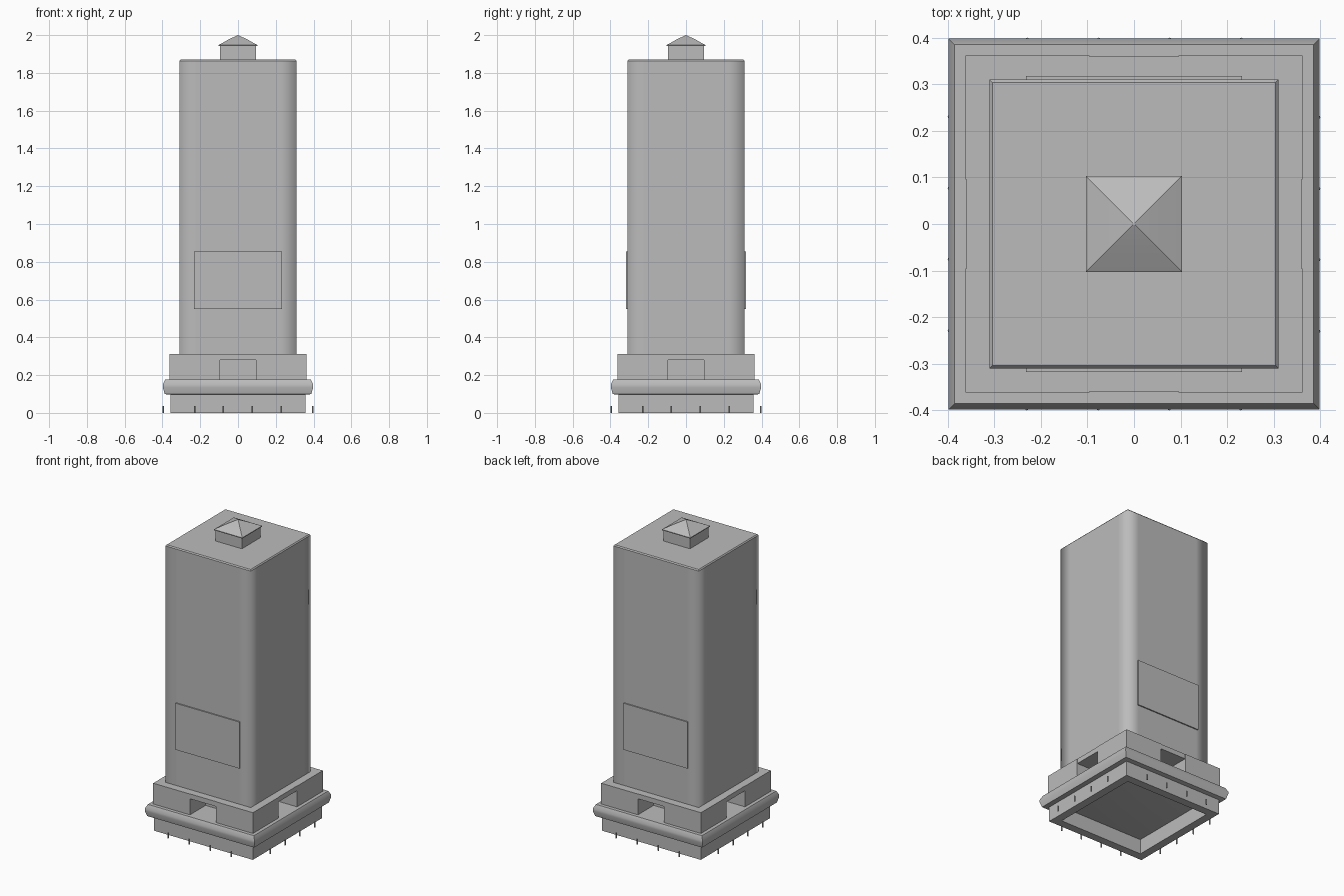
import bpy
import bmesh
import math

cube = bpy.data.objects.get("Cube")
if cube:
    bpy.data.objects.remove(cube, do_unlink=True)

grey = bpy.data.materials.new("plain grey")
grey.use_nodes = True
COLOUR = (0.5, 0.5, 0.5, 1)
grey.diffuse_color = COLOUR
grey.node_tree.nodes["Principled BSDF"].inputs["Base Color"].default_value = COLOUR


def finish(name, bm, smooth=None):
    """Turn a bmesh into an object, smoothing edges below the given angle."""
    bmesh.ops.recalc_face_normals(bm, faces=bm.faces)
    mesh = bpy.data.meshes.new(name)
    bm.to_mesh(mesh)
    bm.free()
    mesh.materials.append(grey)
    obj = bpy.data.objects.new(name, mesh)
    bpy.context.collection.objects.link(obj)
    if smooth:
        bpy.ops.object.select_all(action='DESELECT')
        obj.select_set(True)
        bpy.context.view_layer.objects.active = obj
        bpy.ops.object.shade_smooth_by_angle(angle=math.radians(smooth))
    return obj


def square_loft(name, profile, corner=None, closed=False, smooth=None):
    """Stack square rings of (half width, height); corner adds points near each corner."""
    bm = bmesh.new()
    rings = []
    for half, z in profile:
        steps = [-1, -corner, corner] if corner else [-1]
        ring = []
        for k in range(4):
            c, s = round(math.cos(k * math.pi / 2)), round(math.sin(k * math.pi / 2))
            for t in steps:
                x, y = t * half, -half
                ring.append(bm.verts.new((c * x - s * y, s * x + c * y, z)))
        rings.append(ring)
    pairs = list(zip(rings, rings[1:]))
    if closed:
        pairs.append((rings[-1], rings[0]))
    for low, high in pairs:
        for i in range(len(low)):
            j = (i + 1) % len(low)
            bm.faces.new((low[i], low[j], high[j], high[i]))
    if not closed:
        bm.faces.new(rings[0])
        bm.faces.new(rings[-1])
    return finish(name, bm, smooth)


def box(name, low, high):
    bm = bmesh.new()
    bmesh.ops.create_cube(bm, size=1)
    for v in bm.verts:
        v.co = [l + (c + 0.5) * (h - l) for c, l, h in zip(v.co, low, high)]
    return finish(name, bm)


# Tall body with softly shaded upright corners
body = square_loft("body", [(0.31, 0.29), (0.31, 1.863), (0.304, 1.87)], corner=0.72)
for poly in body.data.polygons:
    poly.use_smooth = abs(poly.normal.z) < 0.3
for edge in body.data.edges:
    a, b = (body.data.vertices[i].co.z for i in edge.vertices)
    edge.use_edge_sharp = abs(a - b) < 0.001

# Roof vent: neck and low pyramid cap
square_loft("vent_neck", [(0.095, 1.865), (0.095, 1.95)])
square_loft("vent_cap", [(0.103, 1.942), (0.103, 1.947), (0.055, 1.974), (0.002, 2.0)], smooth=20)

# Thin panels on front and back
for name, side in (("front_panel", -1), ("back_panel", 1)):
    y = sorted((side * 0.309, side * 0.318))
    box(name, (-0.232, y[0], 0.55), (0.232, y[1], 0.855))

# Pallet deck, corner feet and recessed core
square_loft("deck", [(0.36, 0.28), (0.36, 0.312)])
for fx, sx in (("right", -1), ("left", 1)):
    for fy, sy in (("front", -1), ("back", 1)):
        x = sorted((sx * 0.095, sx * 0.362))
        y = sorted((sy * 0.095, sy * 0.362))
        box(f"{fy}_{fx}_foot", (x[0], y[0], 0.17), (x[1], y[1], 0.312))
square_loft("core", [(0.2, 0.17), (0.2, 0.29)])

# Rounded collar
square_loft("collar", [(0.375, 0.097), (0.388, 0.1), (0.398, 0.135),
                       (0.398, 0.15), (0.385, 0.176)], smooth=60)

# Hollow skirt, open underneath
square_loft("skirt", [(0.358, 0), (0.358, 0.1), (0.305, 0.1), (0.305, 0)], closed=True)

# Small ground pins, four to a side
for k in range(4):
    for i in range(4):
        bm = bmesh.new()
        bmesh.ops.create_cone(bm, cap_ends=True, segments=8, radius1=0.004,
                              radius2=0.004, depth=0.036)
        along = -0.23 + i * 0.153
        a = k * math.pi / 2
        for v in bm.verts:
            x, y = v.co.x + along, v.co.y - 0.396
            v.co = (math.cos(a) * x - math.sin(a) * y,
                    math.sin(a) * x + math.cos(a) * y, v.co.z + 0.018)
        finish(f"ground_pin_{k * 4 + i + 1}", bm, 40)
